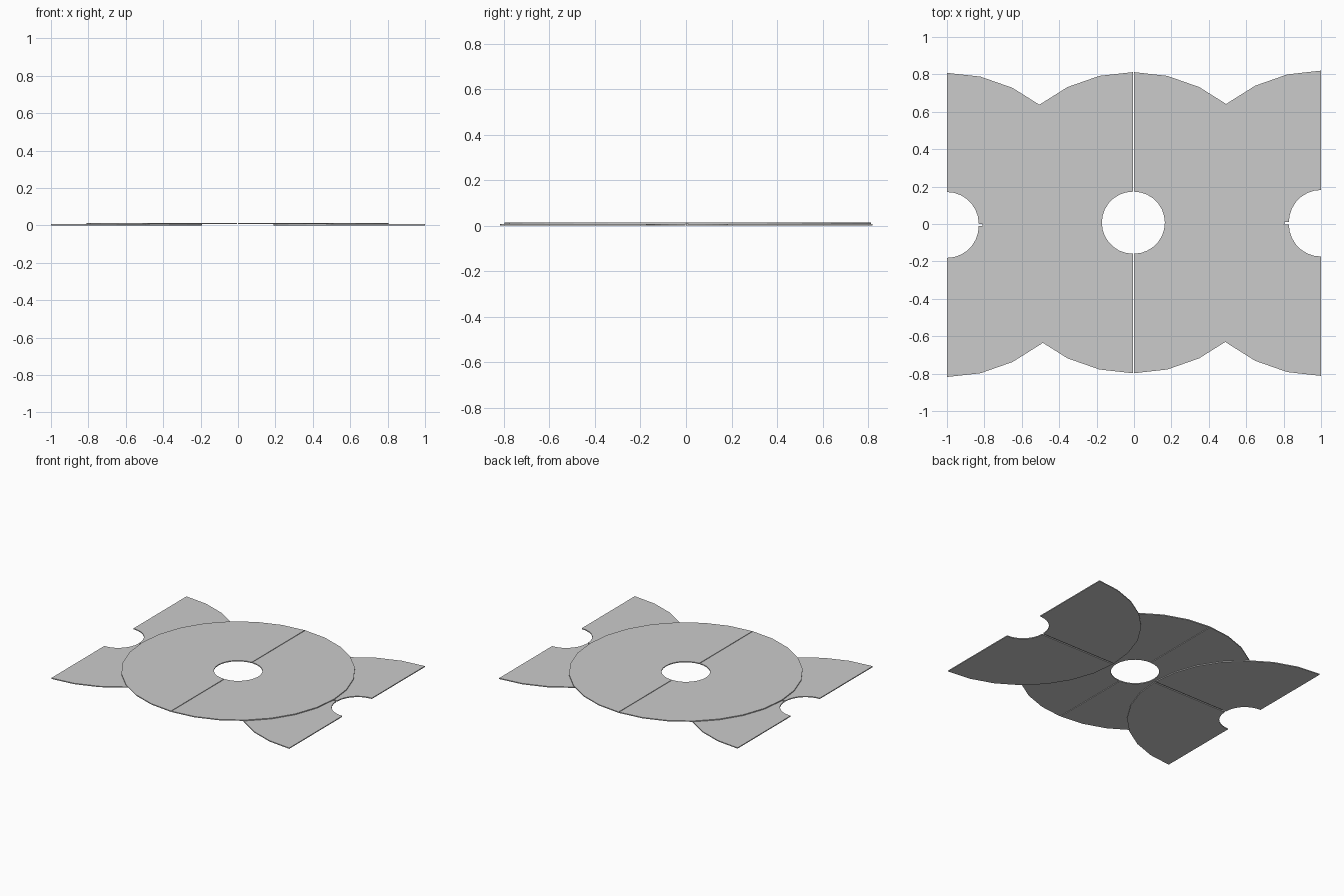
import bpy, bmesh, math

if "Cube" in bpy.data.objects:
    bpy.data.objects.remove(bpy.data.objects["Cube"])

SEGMENTS = 28      # sides of a full disc
THICK = 0.007

grey = bpy.data.materials.new("light_grey")
grey.diffuse_color = (0.6, 0.6, 0.6, 1)
grey.use_nodes = True
grey.node_tree.nodes["Principled BSDF"].inputs["Base Color"].default_value = grey.diffuse_color


def ring_sector(name, cx, cy, z, r_in, r_out, start, steps):
    """Flat ring piece from the start angle, spanning a number of disc sides."""
    bm = bmesh.new()
    rows = []
    for i in range(steps + 1):
        a = math.radians(start) + i * math.tau / SEGMENTS
        c, s = math.cos(a), math.sin(a)
        rows.append([bm.verts.new((cx + r * c, cy + r * s, h))
                     for r, h in ((r_in, z), (r_out, z),
                                  (r_out, z + THICK), (r_in, z + THICK))])
    for p, q in zip(rows, rows[1:]):
        for k in range(4):
            n = (k + 1) % 4
            bm.faces.new((p[k], p[n], q[n], q[k]))
    bm.faces.new(rows[0])
    bm.faces.new(rows[-1])
    bmesh.ops.recalc_face_normals(bm, faces=bm.faces)
    mesh = bpy.data.meshes.new(name)
    bm.to_mesh(mesh)
    bm.free()
    mesh.materials.append(grey)
    ob = bpy.data.objects.new(name, mesh)
    bpy.context.collection.objects.link(ob)


# Upper disc: two halves meeting in a fine seam along y
ring_sector("disc_half_right", -0.001, 0.007, THICK, 0.166, 0.805, -90, 14)
ring_sector("disc_half_left", -0.006, 0.007, THICK, 0.166, 0.805, 90, 14)

# Lower half discs: two quarters each, with a slit along x
gap = 0.006
ring_sector("right_quarter_back", 1, 0.004 + gap, 0, 0.172, 0.81, 90, 7)
ring_sector("right_quarter_front", 1, 0.004 - gap, 0, 0.172, 0.81, 180, 7)
ring_sector("left_quarter_back", -1, -0.005 + gap, 0, 0.17, 0.807, 0, 7)
ring_sector("left_quarter_front", -1, -0.005 - gap, 0, 0.17, 0.807, -90, 7)
